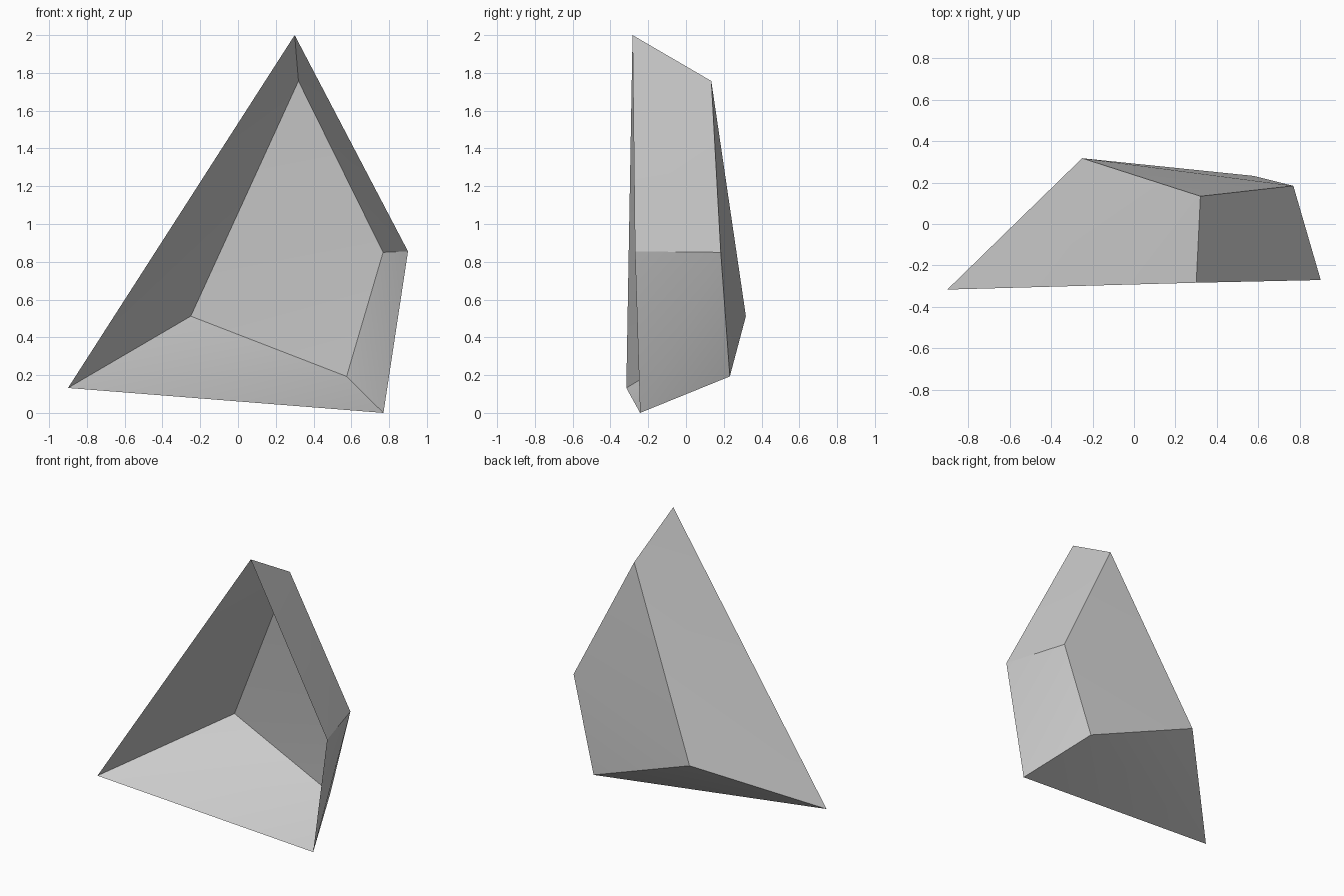
import bpy
import bmesh
import math

cube = bpy.data.objects.get("Cube")
if cube:
    bpy.data.objects.remove(cube, do_unlink=True)

# Plain grey material
grey = bpy.data.materials.new("stone_grey")
grey.use_nodes = True
colour = (0.59, 0.59, 0.59, 1)
grey.diffuse_color = colour
grey.node_tree.nodes["Principled BSDF"].inputs["Base Color"].default_value = colour

# Open front rim and smaller back rim: left foot, peak, shoulder, right foot
front_rim = [(-0.9, -0.316, 0.132), (0.3, -0.283, 2.0), (0.9, -0.27, 0.855), (0.77, -0.243, 0.0)]
back_rim = [(-0.25, 0.317, 0.512), (0.32, 0.134, 1.757), (0.768, 0.184, 0.85), (0.575, 0.232, 0.193)]

bm = bmesh.new()
front = [bm.verts.new(p) for p in front_rim]
back = [bm.verts.new(p) for p in back_rim]

# Convex facets between the rims, each wall folding outward along its diagonal
bmesh.ops.convex_hull(bm, input=front + back)

# Leave the front open
lid = [f for f in bm.faces if all(v in front for v in f.verts)]
bmesh.ops.delete(bm, geom=lid, context="FACES")
bm.normal_update()

mesh = bpy.data.meshes.new("rock_shard")
bm.to_mesh(mesh)
bm.free()
mesh.materials.append(grey)
shard = bpy.data.objects.new("rock_shard", mesh)
bpy.context.collection.objects.link(shard)

# Smooth the faint folds, keep the edges between walls sharp
bpy.ops.object.select_all(action="DESELECT")
shard.select_set(True)
bpy.context.view_layer.objects.active = shard
bpy.ops.object.shade_smooth_by_angle(angle=math.radians(30))
